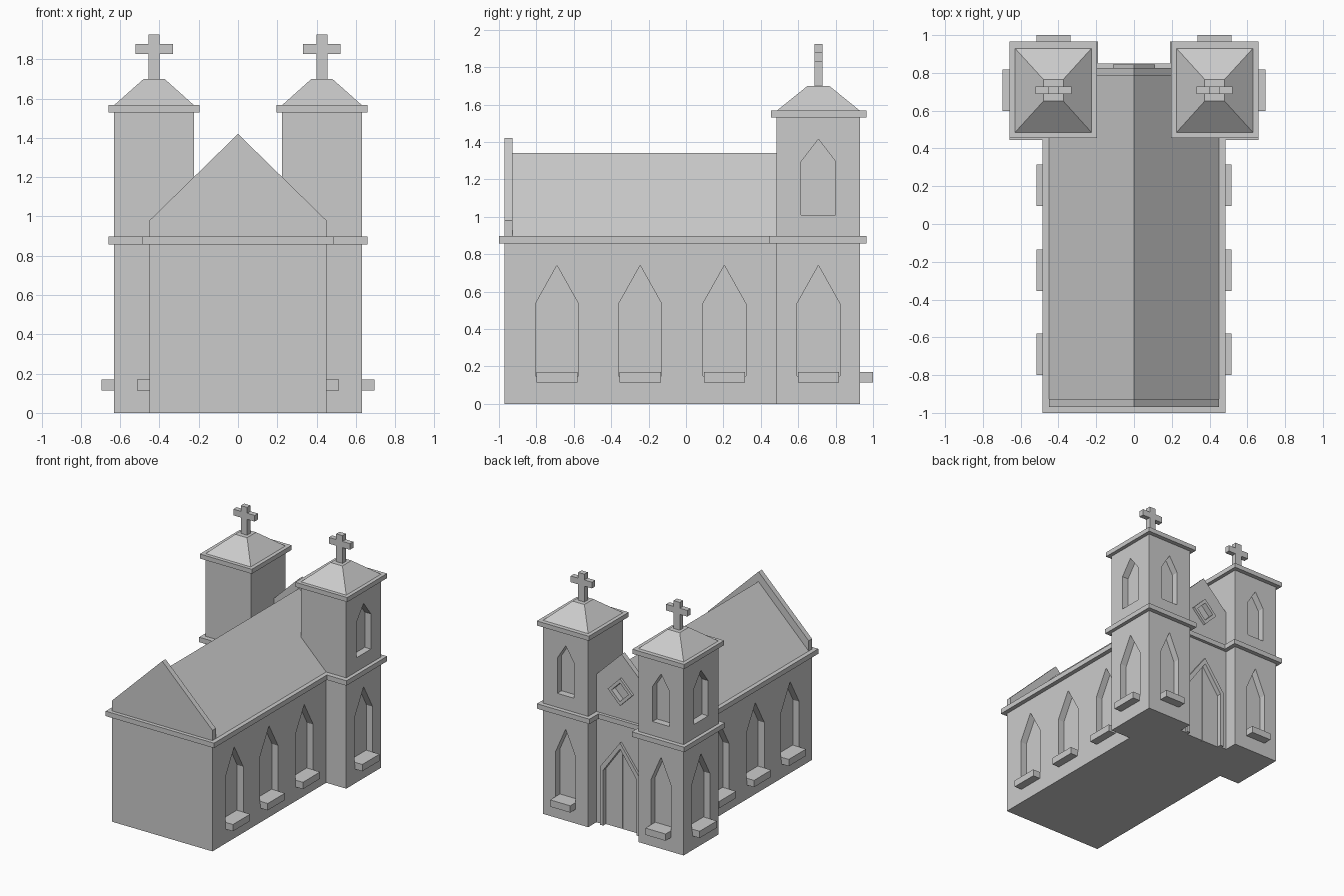
import bpy, bmesh
from mathutils import Vector

old = bpy.data.objects.get("Cube")
if old:
    bpy.data.objects.remove(old, do_unlink=True)

stone = bpy.data.materials.new("grey_stone")
stone.use_nodes = True
GREY = (0.6, 0.6, 0.6, 1)
stone.diffuse_color = GREY
stone.node_tree.nodes["Principled BSDF"].inputs["Base Color"].default_value = GREY


def finish(name, bm):
    bmesh.ops.recalc_face_normals(bm, faces=bm.faces)
    mesh = bpy.data.meshes.new(name)
    bm.to_mesh(mesh)
    bm.free()
    mesh.materials.append(stone)
    ob = bpy.data.objects.new(name, mesh)
    bpy.context.scene.collection.objects.link(ob)
    return ob


def prism(name, outline, axis, a, b):
    """Extrude a 2D outline along an axis from a to b."""
    place = {"x": lambda u, v: (a, u, v),
             "y": lambda u, v: (u, a, v),
             "z": lambda u, v: (u, v, a)}[axis]
    step = Vector([(b - a) * (axis == c) for c in "xyz"])
    bm = bmesh.new()
    face = bm.faces.new([bm.verts.new(place(u, v)) for u, v in outline])
    new = bmesh.ops.extrude_face_region(bm, geom=[face])["geom"]
    bmesh.ops.translate(bm, vec=step, verts=[g for g in new if isinstance(g, bmesh.types.BMVert)])
    return finish(name, bm)


def box(name, x0, x1, y0, y1, z0, z1):
    return prism(name, [(x0, y0), (x1, y0), (x1, y1), (x0, y1)], "z", z0, z1)


def arch(c, half, z0, shoulder, apex):
    return [(c - half, z0), (c + half, z0), (c + half, shoulder), (c, apex), (c - half, shoulder)]


def diamond(z, r):
    return [(0, z - r), (r, z), (0, z + r), (-r, z)]


def cut(ob, cutters):
    """Carve the cutters out of an object, then discard them."""
    for c in cutters:
        c.hide_render = True
        mod = ob.modifiers.new("cut", "BOOLEAN")
        mod.operation, mod.solver, mod.object = "DIFFERENCE", "EXACT", c
    bpy.context.view_layer.update()
    graph = bpy.context.evaluated_depsgraph_get()
    mesh = bpy.data.meshes.new_from_object(ob.evaluated_get(graph))
    ob.modifiers.clear()
    ob.data = mesh
    for c in cutters:
        bpy.data.objects.remove(c, do_unlink=True)


DEPTH = 0.055
FACADE = 0.825
SIDES = (("left", 1), ("right", -1))

# Nave walls with side windows and sills
nave = box("nave_walls", -0.45, 0.45, -0.97, FACADE, 0, 0.88)
cutters = []
for side, s in SIDES:
    for i, y in enumerate((-0.69, -0.245, 0.205)):
        cutters.append(prism("cutter", arch(y, 0.115, 0.15, 0.535, 0.74), "x", s * (0.45 - DEPTH), s * 0.6))
        box(f"{side}_nave_sill_{i + 1}", s * (0.45 - DEPTH), s * 0.515, y - 0.11, y + 0.11, 0.115, 0.17)
door_hole = arch(0, 0.15, -0.1, 0.45, 0.66)
cutters.append(prism("cutter", door_hole, "y", FACADE - 0.03, 1))
cut(nave, cutters)

# Door frame and two door leaves
frame = prism("door_frame", arch(0, 0.18, 0, 0.47, 0.71), "y", FACADE, 0.845)
cut(frame, [prism("cutter", door_hole, "y", 0.7, 1)])
for side, s in SIDES:
    leaf = [(s * 0.003, 0), (s * 0.15, 0), (s * 0.15, 0.45), (s * 0.003, 0.655)]
    prism(f"{side}_door_leaf", leaf, "y", FACADE - 0.03, FACADE - 0.015)

# Cornice following the whole plan
half_plan = [(0.485, -1), (0.485, 0.445), (0.66, 0.445), (0.66, 0.965), (0.19, 0.965), (0.19, 0.85)]
plan = half_plan + [(-x, y) for x, y in reversed(half_plan)]
prism("middle_cornice", plan, "z", 0.857, 0.897)

# Pitched roof between two raised gable walls
prism("nave_roof", [(-0.45, 0.897), (0.45, 0.897), (0, 1.34)], "y", -0.93, 0.79)
gable = arch(0, 0.45, 0.88, 0.98, 1.42)
prism("plain_gable", gable, "y", -0.97, -0.927)
entrance_gable = prism("entrance_gable", gable, "y", 0.783, FACADE)
cut(entrance_gable, [prism("cutter", diamond(1.12, 0.075), "y", FACADE - 0.025, 1)])
surround = prism("diamond_window_frame", diamond(1.12, 0.11), "y", FACADE, 0.845)
cut(surround, [prism("cutter", diamond(1.12, 0.075), "y", 0.7, 1)])

# Towers with windows, sills, caps and crosses
for side, s in SIDES:
    cx, cy = s * 0.427, 0.708
    tower = box(f"{side}_tower", s * 0.225, s * 0.63, 0.485, 0.93, 0, 1.54)
    outer, front = s * (0.63 - DEPTH), 0.93 - DEPTH
    cut(tower, [
        prism("cutter", arch(cy, 0.115, 0.15, 0.535, 0.74), "x", outer, s),
        prism("cutter", arch(cy, 0.0925, 1.01, 1.295, 1.415), "x", outer, s),
        prism("cutter", arch(cx, 0.09, 0.15, 0.535, 0.74), "y", front, 1.2),
        prism("cutter", arch(cx, 0.075, 1.01, 1.295, 1.415), "y", front, 1.2),
    ])
    box(f"{side}_tower_side_sill", outer, s * 0.695, cy - 0.11, cy + 0.11, 0.115, 0.17)
    box(f"{side}_tower_entrance_sill", cx - 0.09, cx + 0.09, front, 1.0, 0.115, 0.17)
    box(f"{side}_tower_cornice", s * 0.195, s * 0.66, 0.455, 0.965, 1.53, 1.567)

    # Truncated pyramid cap
    cap = box(f"{side}_tower_cap", s * 0.225, s * 0.63, 0.485, 0.93, 1.567, 1.70)
    for v in cap.data.vertices:
        if v.co.z > 1.6:
            v.co.x = cx + (0.053 if v.co.x > cx else -0.053)
            v.co.y = cy + (0.058 if v.co.y > cy else -0.058)

    # Cross drawn as a single outline
    arm = [(0.028, 1.70), (0.028, 1.828), (0.095, 1.828), (0.095, 1.878), (0.028, 1.878), (0.028, 1.925)]
    outline = [(cx + x, z) for x, z in arm] + [(cx - x, z) for x, z in reversed(arm)]
    prism(f"{side}_cross", outline, "y", cy - 0.021, cy + 0.021)
